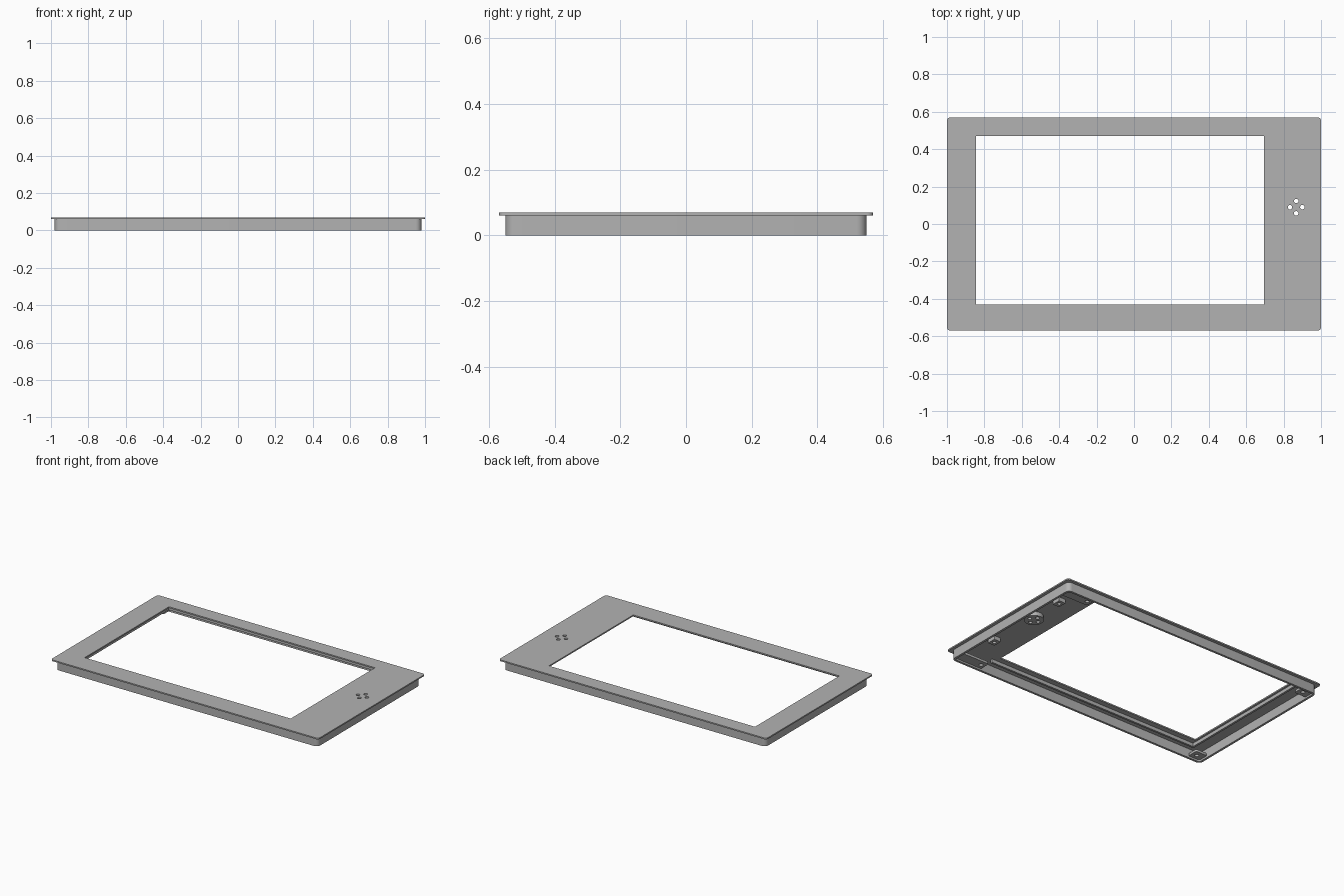
import bpy
from math import sin, cos, pi, radians

cube = bpy.data.objects.get("Cube")
if cube:
    bpy.data.objects.remove(cube, do_unlink=True)

grey = bpy.data.materials.new("satin grey")
grey.use_nodes = True
colour = (0.45, 0.45, 0.45, 1)
grey.diffuse_color = colour
grey.node_tree.nodes["Principled BSDF"].inputs["Base Color"].default_value = colour


def rect(x0, x1, y0, y1, r=0.0, steps=6):
    """Outline of a rectangle with optional rounded corners."""
    if r == 0:
        return [(x0, y0), (x1, y0), (x1, y1), (x0, y1)]
    pts = []
    corners = [(x1 - r, y1 - r), (x0 + r, y1 - r), (x0 + r, y0 + r), (x1 - r, y0 + r)]
    for i, (cx, cy) in enumerate(corners):
        for k in range(steps + 1):
            a = pi / 2 * (i + k / steps)
            pts.append((cx + r * cos(a), cy + r * sin(a)))
    return pts


def circle(cx, cy, r, n=20):
    return [(cx + r * cos(2 * pi * k / n), cy + r * sin(2 * pi * k / n)) for k in range(n)]


def slab(name, z0, z1, *outlines):
    """Extrude a flat outline between two heights; later outlines are holes."""
    curve = bpy.data.curves.new(name, "CURVE")
    curve.dimensions = "2D"
    curve.fill_mode = "BOTH"
    curve.extrude = (z1 - z0) / 2
    for pts in outlines:
        spline = curve.splines.new("POLY")
        spline.points.add(len(pts) - 1)
        for p, (x, y) in zip(spline.points, pts):
            p.co = (x, y, 0, 1)
        spline.use_cyclic_u = True
    obj = bpy.data.objects.new(name, curve)
    bpy.context.collection.objects.link(obj)
    obj.location.z = (z0 + z1) / 2
    bpy.ops.object.select_all(action="DESELECT")
    obj.select_set(True)
    bpy.context.view_layer.objects.active = obj
    bpy.ops.object.convert(target="MESH")
    obj = bpy.context.view_layer.objects.active
    obj.data.materials.clear()
    obj.data.materials.append(grey)
    bpy.ops.object.shade_smooth_by_angle(angle=radians(30))
    return obj


# Face plate with screen opening and four sound holes
sx, sy = 0.867, 0.09
holes = [circle(sx + dx, sy + dy, 0.012)
         for dx, dy in ((0.033, 0), (-0.033, 0), (0, 0.033), (0, -0.033))]
slab("face_plate", 0.061, 0.07, rect(-1, 1, -0.57, 0.57, 0.018),
     rect(-0.845, 0.695, -0.43, 0.47), *holes)

# Skirt wall set in from the plate edge
slab("skirt_wall", 0, 0.061, rect(-0.98, 0.98, -0.55, 0.55, 0.03),
     rect(-0.965, 0.965, -0.535, 0.535, 0.015))

# Sound boss behind the holes
slab("sound_boss", 0.035, 0.061, circle(sx, sy, 0.06, 32), *holes)

# Shallow ribs that locate the screen
slab("left_screen_rib", 0.038, 0.061, rect(-0.872, -0.858, -0.48, 0.5))
slab("front_screen_rib", 0.038, 0.061, rect(-0.858, 0.73, -0.48, -0.466))
slab("back_screen_rib", 0.038, 0.061, rect(-0.858, 0.73, 0.486, 0.5))

# Square posts beside the sound boss
for i, y in enumerate((0.34, -0.27)):
    slab(f"square_post_{i + 1}", 0.035, 0.061,
         rect(sx - 0.015, sx + 0.035, y - 0.03, y + 0.03), circle(sx + 0.01, y, 0.012))

# Corner screw tabs
for side, y in (("front", -0.5), ("back", 0.5)):
    slab(f"{side}_narrow_tab", 0.012, 0.028,
         rect(-0.967, -0.88, y - 0.037, y + 0.037, 0.012), circle(-0.915, y, 0.013))
    slab(f"{side}_wide_tab", 0.012, 0.028,
         rect(0.76, 0.967, y - 0.037, y + 0.037, 0.012), circle(0.79, y, 0.013))
